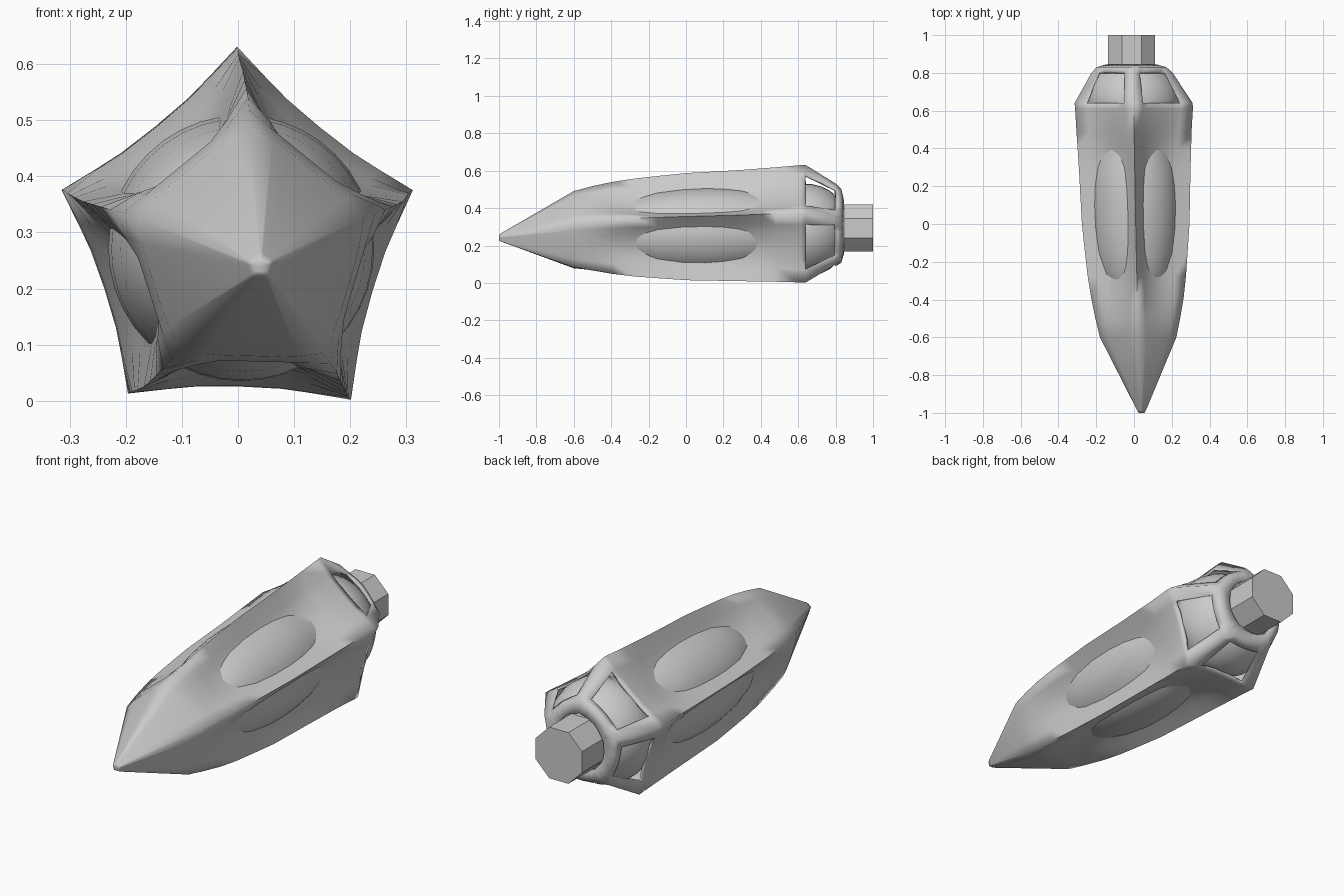
import bpy, bmesh
from math import cos, sin, pi, radians
from mathutils import Vector

if "Cube" in bpy.data.objects:
    bpy.data.objects.remove(bpy.data.objects["Cube"])


def finish(name, bm, angle):
    bmesh.ops.recalc_face_normals(bm, faces=bm.faces)
    me = bpy.data.meshes.new(name)
    bm.to_mesh(me)
    bm.free()
    ob = bpy.data.objects.new(name, me)
    bpy.context.collection.objects.link(ob)
    bpy.ops.object.select_all(action='DESELECT')
    ob.select_set(True)
    bpy.context.view_layer.objects.active = ob
    bpy.ops.object.shade_smooth_by_angle(angle=radians(angle))
    return ob


def loft(bm, rings, skip=lambda row, col: False, cap_end=True):
    rows = [[bm.verts.new(p) for p in ring] for ring in rings]
    n = len(rows[0])
    for i in range(len(rows) - 1):
        for j in range(n):
            if not skip(i, j):
                k = (j + 1) % n
                bm.faces.new((rows[i][j], rows[i][k], rows[i + 1][k], rows[i + 1][j]))
    bm.faces.new(rows[0])
    if cap_end:
        bm.faces.new(rows[-1])


# Shell stations: y, centre x, centre z, ridge radius, panel depth at edge / inner / middle
STATIONS = [
    (-1.00, .040, .240, .016, 0, 0, 0),
    (-0.985, .040, .241, .026, 0, 0, 0),
    (-0.60, .022, .264, .218, -.006, -.008, -.008),
    (-0.50, .020, .266, .242, 0, 0, 0),
    (-0.39, .018, .266, .264, .008, .022, .026),
    (-0.28, .015, .266, .280, .020, .038, .045),
    (-0.15, .012, .267, .293, .029, .048, .060),
    (0.00, .009, .268, .307, .034, .054, .068),
    (0.28, .004, .272, .318, .036, .056, .070),
    (0.40, .002, .275, .324, .032, .048, .054),
    (0.48, .000, .277, .328, .022, .032, .036),
    (0.61, .000, .280, .336, .010, .016, .018),
    (0.64, -.002, .280, .337, .010, .016, .018),
    (0.80, -.010, .290, .232, -.002, -.008, -.012),
    (0.83, -.013, .295, .200, -.012, -.020, -.026),
    (0.845, -.015, .295, .140, -.012, -.020, -.024),
]
RIDGE_ANGLES = [90, 17, -54, -126, -197]
RIDGE_SCALE = [1.04, .97, 1.02, .98, .97]
COLS = [0, .18, .31, .5, .69, .82]


def shell_ring(y, cx, cz, r, edge, inner, middle):
    ridge = [Vector((r * s * cos(radians(a)), 0, r * s * sin(radians(a))))
             for a, s in zip(RIDGE_ANGLES, RIDGE_SCALE)]
    pts = []
    for i in range(5):
        b = radians(54 - 72 * i)
        normal = Vector((cos(b), 0, sin(b)))
        for t, d in zip(COLS, (0, edge, inner, middle, inner, edge)):
            p = ridge[i].lerp(ridge[(i + 1) % 5], t) - normal * d
            pts.append(p + Vector((cx, y, cz)))
    return pts


# Five-ridged outer shell with rear windows
WINDOW_ROW = 12
bm = bmesh.new()
loft(bm, [shell_ring(*s) for s in STATIONS],
     lambda row, col: row == WINDOW_ROW and col % 6 in (1, 2, 3, 4), cap_end=False)
shell = finish("outer_shell", bm, 95)
mod = shell.modifiers.new("wall", 'SOLIDIFY')
mod.thickness = .012
mod.offset = -1

# Smooth inner core bulging through the side panels, with a dome behind the windows
CORE = [(-.46, .03), (-.42, .09), (-.34, .155), (-.26, .192), (-.15, .218), (-.02, .233),
        (.1, .237), (.2, .234), (.3, .224), (.4, .203), (.48, .195), (.56, .22),
        (.62, .247), (.67, .247), (.72, .234), (.77, .209), (.81, .174), (.835, .125)]
bm = bmesh.new()
loft(bm, [[Vector((r * cos(2 * pi * k / 40) + .007 - .012 * y, y,
                   r * sin(2 * pi * k / 40) + .270 + .018 * max(y, 0)))
           for k in range(40)] for y, r in CORE])
finish("inner_core", bm, 50)

# Octagonal rear connector
R = .125 / cos(pi / 8)
bm = bmesh.new()
loft(bm, [[Vector((R * cos(pi / 8 + k * pi / 4) - .013, y, R * sin(pi / 8 + k * pi / 4) + .293))
           for k in range(8)] for y in (.80, 1.0)])
finish("rear_connector", bm, 20)
